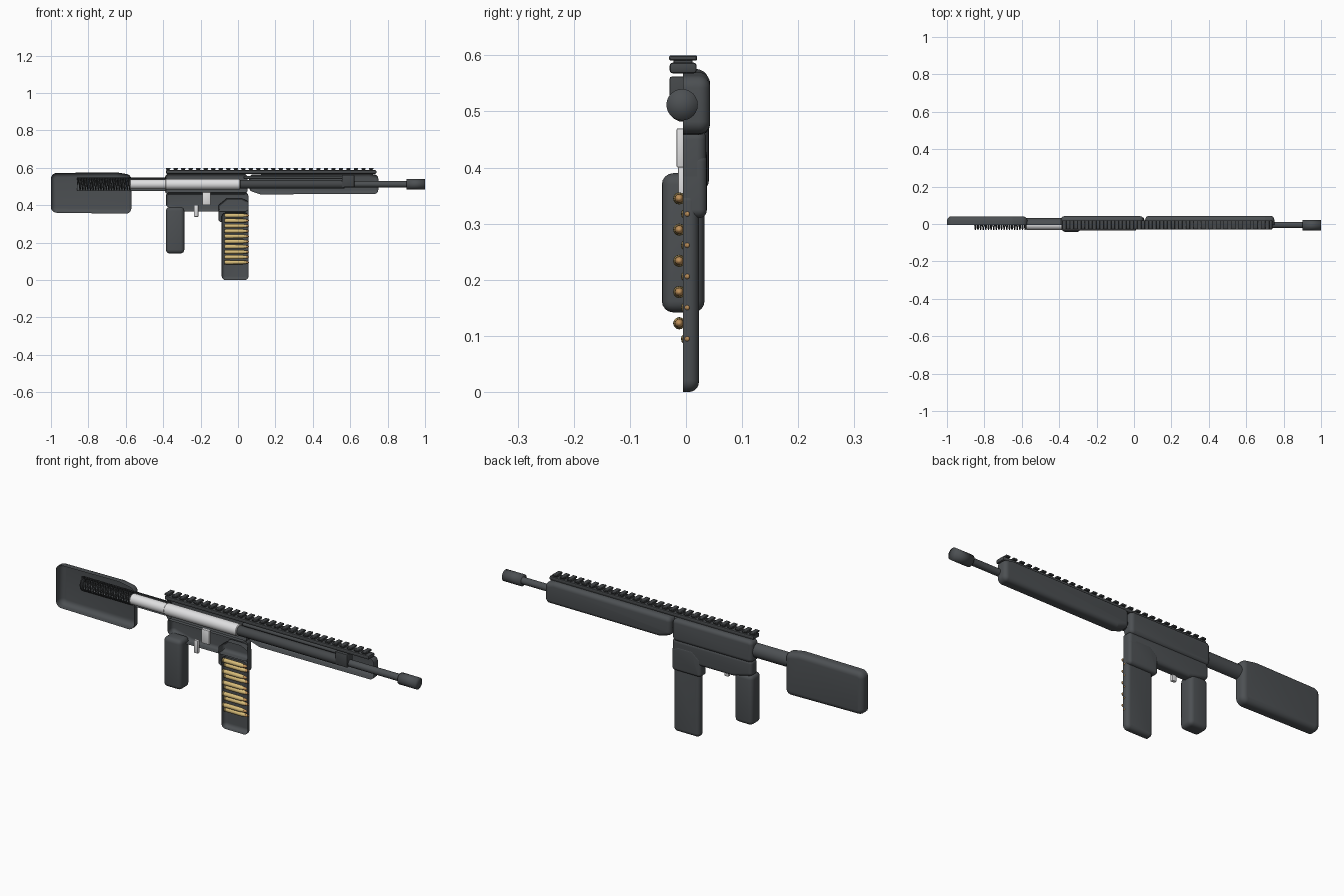
import bpy, bmesh, math
from mathutils import Vector

cube = bpy.data.objects.get("Cube")
if cube:
    bpy.data.objects.remove(cube, do_unlink=True)

CUT = -0.005   # plane where the body is sliced open
AXIS = 0.512   # height of the bore


def material(name, rgb):
    m = bpy.data.materials.new(name)
    m.use_nodes = True
    m.diffuse_color = (*rgb, 1)
    m.node_tree.nodes["Principled BSDF"].inputs["Base Color"].default_value = (*rgb, 1)
    return m


body = material("dark grey polymer", (0.073, 0.08, 0.086))
black = material("dark steel", (0.058, 0.063, 0.067))
silver = material("bright steel", (0.74, 0.74, 0.75))
brass = material("brass", (0.68, 0.5, 0.19))
copper = material("copper", (0.52, 0.28, 0.1))


def finish(name, bm, mat, angle=40):
    bmesh.ops.recalc_face_normals(bm, faces=bm.faces)
    me = bpy.data.meshes.new(name)
    bm.to_mesh(me)
    bm.free()
    me.materials.append(mat)
    ob = bpy.data.objects.new(name, me)
    bpy.context.collection.objects.link(ob)
    bpy.ops.object.select_all(action='DESELECT')
    ob.select_set(True)
    bpy.context.view_layer.objects.active = ob
    bpy.ops.object.shade_smooth_by_angle(angle=math.radians(angle))
    return ob


def rounded(outline, radius, inset):
    """Convex x,z outline with filleted corners, shrunk by inset (up to radius)."""
    pts = [Vector(p) for p in outline]
    ring = []
    for i, p in enumerate(pts):
        d0 = (p - pts[i - 1]).normalized()
        d1 = (pts[(i + 1) % len(pts)] - p).normalized()
        n0, n1 = Vector((d0.y, -d0.x)), Vector((d1.y, -d1.x))
        centre = p - (n0 + n1) * radius / (1 + n0.dot(n1))
        ring += [centre + n0.lerp(n1, k / 5).normalized() * (radius - inset)
                 for k in range(6)]
    return ring


def half_shell(name, outline, depth, radius, edge):
    """Hollow rounded shell, open at the cut and closed at the back."""
    layers = [(0, CUT)]
    for k in range(6):
        a = math.pi / 2 * k / 5
        layers.append((edge * (1 - math.cos(a)), depth - edge * (1 - math.sin(a))))
    bm = bmesh.new()
    rings = [[bm.verts.new((p.x, y, p.y)) for p in rounded(outline, radius, inset)]
             for inset, y in layers]
    for a, b in zip(rings, rings[1:]):
        for i in range(len(a)):
            bm.faces.new((a[i - 1], a[i], b[i], b[i - 1]))
    bm.faces.new(rings[-1])
    return finish(name, bm, body)


def rect(x0, x1, z0, z1):
    return [(x0, z0), (x1, z0), (x1, z1), (x0, z1)]


def box(name, x, y, z, mat, bevel=0.003, segments=2):
    bm = bmesh.new()
    bmesh.ops.create_cube(bm, size=1)
    for v in bm.verts:
        v.co = [a + (b - a) * (c + 0.5) for (a, b), c in zip((x, y, z), v.co)]
    bmesh.ops.bevel(bm, geom=bm.edges[:], offset=bevel, segments=segments,
                    profile=0.5, affect='EDGES')
    return finish(name, bm, mat)


def lathe(name, profile, mat, y=CUT, z=AXIS, sides=24, half=False, angle=40):
    """Spin (x, radius) points about the x direction; half keeps the far side."""
    bm = bmesh.new()
    vs = [bm.verts.new((x, y, z + r)) for x, r in profile]
    es = [bm.edges.new(p) for p in zip(vs, vs[1:])]
    bmesh.ops.spin(bm, geom=vs + es, cent=(0, y, z), axis=(1, 0, 0), dvec=(0, 0, 0),
                   angle=-math.pi if half else math.tau, steps=sides)
    bmesh.ops.remove_doubles(bm, verts=bm.verts[:], dist=0.0001)
    return finish(name, bm, mat, angle)


def rod(name, x0, x1, r, mat, bevel=0.003, **kw):
    return lathe(name, [(x0, 0), (x0, r - bevel), (x0 + bevel, r),
                        (x1 - bevel, r), (x1, r - bevel), (x1, 0)], mat, **kw)


# Sliced outer body
half_shell("stock", [(-1, 0.36), (-0.57, 0.354), (-0.57, 0.562), (-0.65, 0.576),
                     (-1, 0.572)], 0.041, 0.03, 0.024)
half_shell("upper_receiver", rect(-0.39, 0.05, 0.458, 0.568), 0.042, 0.02, 0.018)
half_shell("lower_receiver", [(-0.385, 0.392), (-0.28, 0.366), (0.055, 0.366),
                              (0.055, 0.468), (-0.385, 0.468)], 0.036, 0.018, 0.016)
half_shell("magazine_well", [(-0.105, 0.31), (0.055, 0.31), (0.055, 0.42),
                             (0.02, 0.437), (-0.06, 0.437), (-0.105, 0.40)],
           0.037, 0.015, 0.014)
half_shell("magazine", rect(-0.087, 0.056, 0, 0.36), 0.023, 0.02, 0.018)
half_shell("handguard", [(0.06, 0.478), (0.12, 0.458), (0.75, 0.46), (0.75, 0.56),
                         (0.70, 0.57), (0.06, 0.565)], 0.043, 0.022, 0.02)
lathe("buffer_tube", [(-0.86, 0), (-0.86, 0.036), (-0.385, 0.036)], body,
      sides=16, half=True)

# Pistol grip
box("grip", (-0.385, -0.287), (-0.043, 0.033), (0.142, 0.39), body, 0.02, 4)

# Moving parts
rod("buffer", -0.578, -0.385, 0.026, silver)
rod("bolt_carrier", -0.388, 0.012, 0.029, silver)
box("hammer", (-0.19, -0.147), (-0.017, -0.003), (0.40, 0.47), silver)
box("trigger", (-0.235, -0.212), (-0.014, 0.002), (0.338, 0.402), silver)

# Recoil spring
spring = bpy.data.curves.new("recoil_spring", 'CURVE')
spring.dimensions = '3D'
spring.bevel_depth = 0.003
spring.bevel_resolution = 1
spring.materials.append(black)
turns, steps = 20, 14
coil = spring.splines.new('POLY')
coil.points.add(turns * steps)
for i, p in enumerate(coil.points):
    a = math.tau * i / steps
    p.co = (-0.855 + 0.28 * i / (turns * steps), CUT + 0.025 * math.cos(a),
            AXIS + 0.028 * math.sin(a), 1)
bpy.context.collection.objects.link(bpy.data.objects.new("recoil_spring", spring))

# Barrel group
rod("barrel_chamber", 0.01, 0.57, 0.024, black)
rod("barrel", 0.56, 0.91, 0.017, body)
rod("muzzle", 0.902, 1.0, 0.028, body, bevel=0, angle=180, y=-0.007)
rod("gas_tube", 0.03, 0.57, 0.008, black, z=0.548, sides=12)
box("gas_block", (0.555, 0.622), (-0.029, 0.016), (0.497, 0.562), black)

# Top rail with evenly spaced teeth
box("rail_base", (-0.385, 0.74), (-0.029, 0.019), (0.568, 0.587), black, 0.005)
count = 28
pitch = 1.125 / count
for i in range(count):
    x = -0.385 + pitch * i
    box(f"rail_tooth_{i + 1}", (x, x + pitch * 0.58), (-0.03, 0.02),
        (0.591, 0.6), black, 0.002, 1)
    box(f"rail_riser_{i + 1}", (x + 0.002, x + pitch * 0.5), (-0.022, 0.012),
        (0.584, 0.594), black, 0.001, 1)

# Staggered cartridges
for i in range(10):
    y, z = (0.002 if i % 2 else -0.012), 0.345 - 0.0278 * i
    lathe(f"case_{i + 1}", [(-0.073, 0), (-0.073, 0.011), (-0.068, 0.011), (-0.066, 0.009),
                            (-0.063, 0.011), (0.026, 0.0105), (0.034, 0.0085),
                            (0.042, 0.0085), (0.042, 0)], brass, y, z, 12)
    lathe(f"bullet_{i + 1}", [(0.041, 0.008), (0.049, 0.0075), (0.056, 0.0045),
                              (0.06, 0)], copper, y, z, 12)
